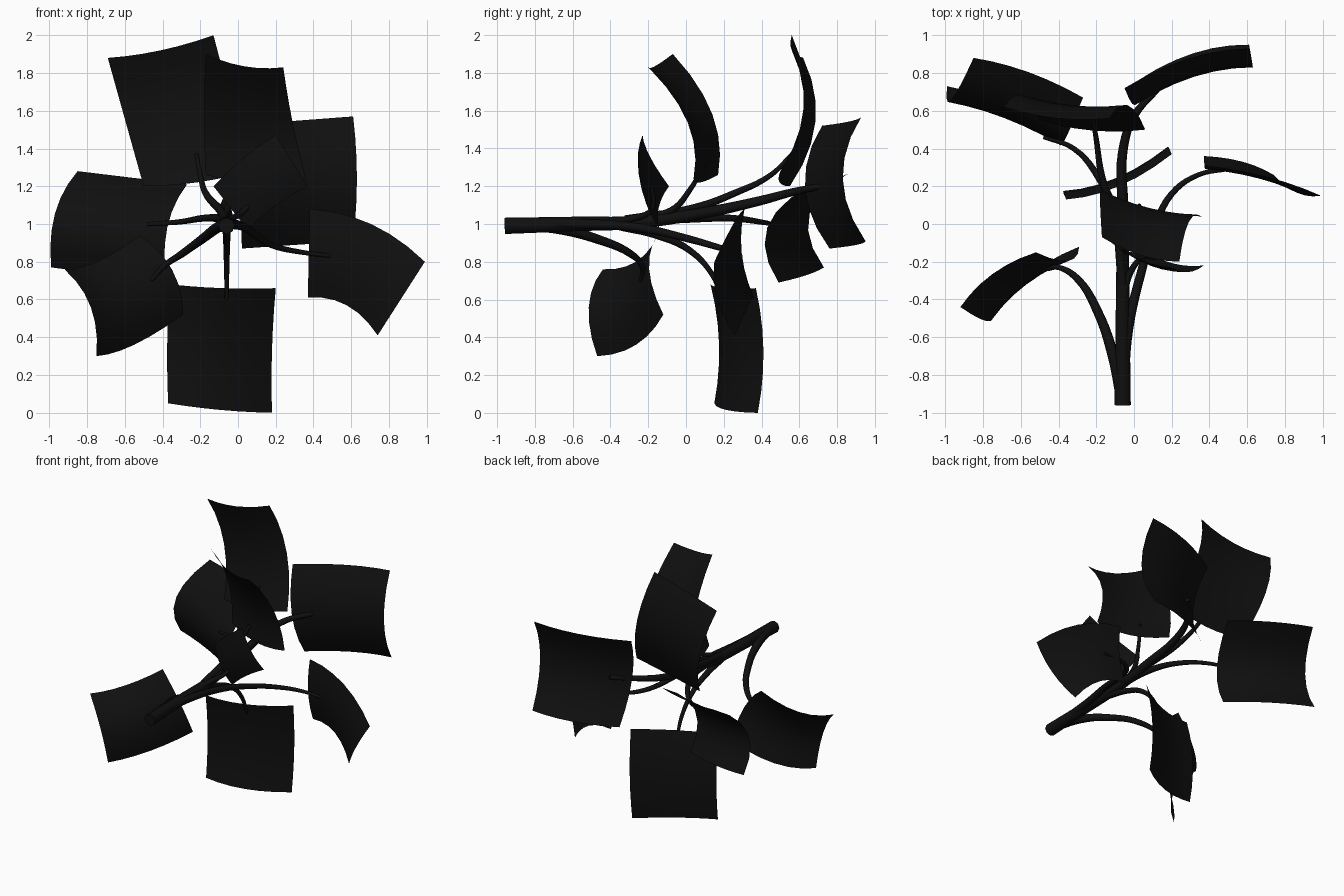
import bpy
from mathutils import Vector as V

# near-black shared material
mat = bpy.data.materials.new("dark")
mat.diffuse_color = (0.005, 0.005, 0.005, 1)


def leaf(name, tl, tr, br, bl, bow_h, bow_v, n=6):
    """Thin curved card: four corners plus bow across and bow along the height."""
    tl, tr, br, bl, bow_h, bow_v = map(V, (tl, tr, br, bl, bow_h, bow_v))
    verts = []
    for j in range(n + 1):
        v = j / n
        for i in range(n + 1):
            u = i / n
            p = tl.lerp(tr, u).lerp(bl.lerp(br, u), v)
            verts.append(p + bow_h * 4 * u * (1 - u) + bow_v * 4 * v * (1 - v))
    w = n + 1
    faces = [(j * w + i, (j + 1) * w + i, (j + 1) * w + i + 1, j * w + i + 1)
             for j in range(n) for i in range(n)]
    me = bpy.data.meshes.new(name)
    me.from_pydata(verts, [], faces)
    me.shade_smooth()
    me.materials.append(mat)
    bpy.context.collection.objects.link(bpy.data.objects.new(name, me))


def stem(name, pts, r0, r1):
    """Tapered round stem through the points."""
    cu = bpy.data.curves.new(name, 'CURVE')
    cu.dimensions = '3D'
    cu.bevel_depth = 1.0
    cu.bevel_resolution = 2
    cu.resolution_u = 5
    cu.use_fill_caps = True
    sp = cu.splines.new('BEZIER')
    sp.bezier_points.add(len(pts) - 1)
    for k, (b, p) in enumerate(zip(sp.bezier_points, pts)):
        b.co = p
        b.handle_left_type = b.handle_right_type = 'AUTO'
        b.radius = r0 + (r1 - r0) * k / (len(pts) - 1)
    cu.materials.append(mat)
    bpy.context.collection.objects.link(bpy.data.objects.new(name, cu))


# leaves
leaf("leaf_top_left", (-.69, .62, 1.88), (-.13, .56, 2.0), (.06, .5, 1.28),
     (-.5, .55, 1.2), (0, -.03, -.02), (0, .1, 0))
leaf("leaf_top_middle", (-.17, -.07, 1.9), (.24, -.2, 1.83), (.36, .04, 1.24),
     (-.17, .17, 1.26), (0, -.03, -.03), (-.01, .09, 0))
leaf("leaf_small_front", (-.13, -.09, 1.2), (.2, -.23, 1.47), (.37, -.22, 1.2),
     (.05, -.14, .97), (0, -.03, .02), (0, -.03, 0))
leaf("leaf_back_right", (-.05, .72, 1.52), (.61, .93, 1.57), (.61, .95, .91),
     (.02, .76, .87), (0, .05, 0), (.02, -.11, 0))
leaf("leaf_right", (.38, .31, 1.08), (.99, .15, .8), (.74, .26, .41),
     (.37, .36, .61), (.02, .02, .06), (0, -.04, 0))
leaf("leaf_bottom", (-.36, .13, .68), (.2, .37, .66), (.18, .38, 0),
     (-.37, .15, .05), (0, -.05, -.01), (-.01, .035, 0))
leaf("leaf_left", (-.85, .88, 1.28), (-.27, .67, 1.21), (-.38, .49, .69),
     (-.99, .73, .77), (0, .03, 0), (-.05, -.15, .03))
leaf("leaf_bottom_left", (-.92, -.44, .76), (-.52, -.15, .94), (-.29, -.12, .52),
     (-.75, -.47, .3), (-.03, .03, -.05), (.055, -.06, .03))

# stems
stem("main_stem", [(-.06, -.96, .99), (-.06, -.6, 1.0), (-.06, -.25, 1.01),
                   (-.06, .1, 1.06), (-.06, .38, 1.12), (0, .57, 1.17), (.13, .72, 1.2)],
     .043, .016)
stem("stem_top_left", [(-.06, -.32, 1.02), (-.1, .03, 1.08), (-.17, .25, 1.16),
                       (-.2, .45, 1.26), (-.22, .56, 1.37)], .026, .01)
stem("stem_left", [(-.06, -.32, 1.01), (-.1, .05, 1.03), (-.19, .25, 1.03),
                   (-.32, .4, 1.01), (-.48, .46, 1.0)], .026, .01)
stem("stem_top_middle", [(-.06, -.32, 1.02), (-.06, -.08, 1.07), (-.02, .02, 1.18),
                         (.03, .1, 1.32)], .022, .01)
stem("stem_bottom", [(-.06, -.35, .99), (-.06, -.15, .94), (-.06, .02, .86),
                     (-.06, .14, .73), (-.06, .19, .6)], .024, .01)
stem("stem_bottom_left", [(-.06, -.93, 1.0), (-.11, -.7, .98), (-.19, -.47, .92),
                          (-.3, -.29, .84), (-.4, -.23, .77), (-.46, -.24, .7)], .034, .01)
stem("stem_right", [(-.06, -.85, 1.0), (-.03, -.55, 1.0), (.04, -.25, .98),
                    (.11, -.02, .93), (.2, .16, .88), (.34, .26, .85), (.5, .29, .83)],
     .03, .01)
stem("stem_small_front", [(-.06, -.45, 1.01), (-.03, -.28, 1.03), (.04, -.18, 1.08),
                          (.11, -.18, 1.2)], .022, .01)
